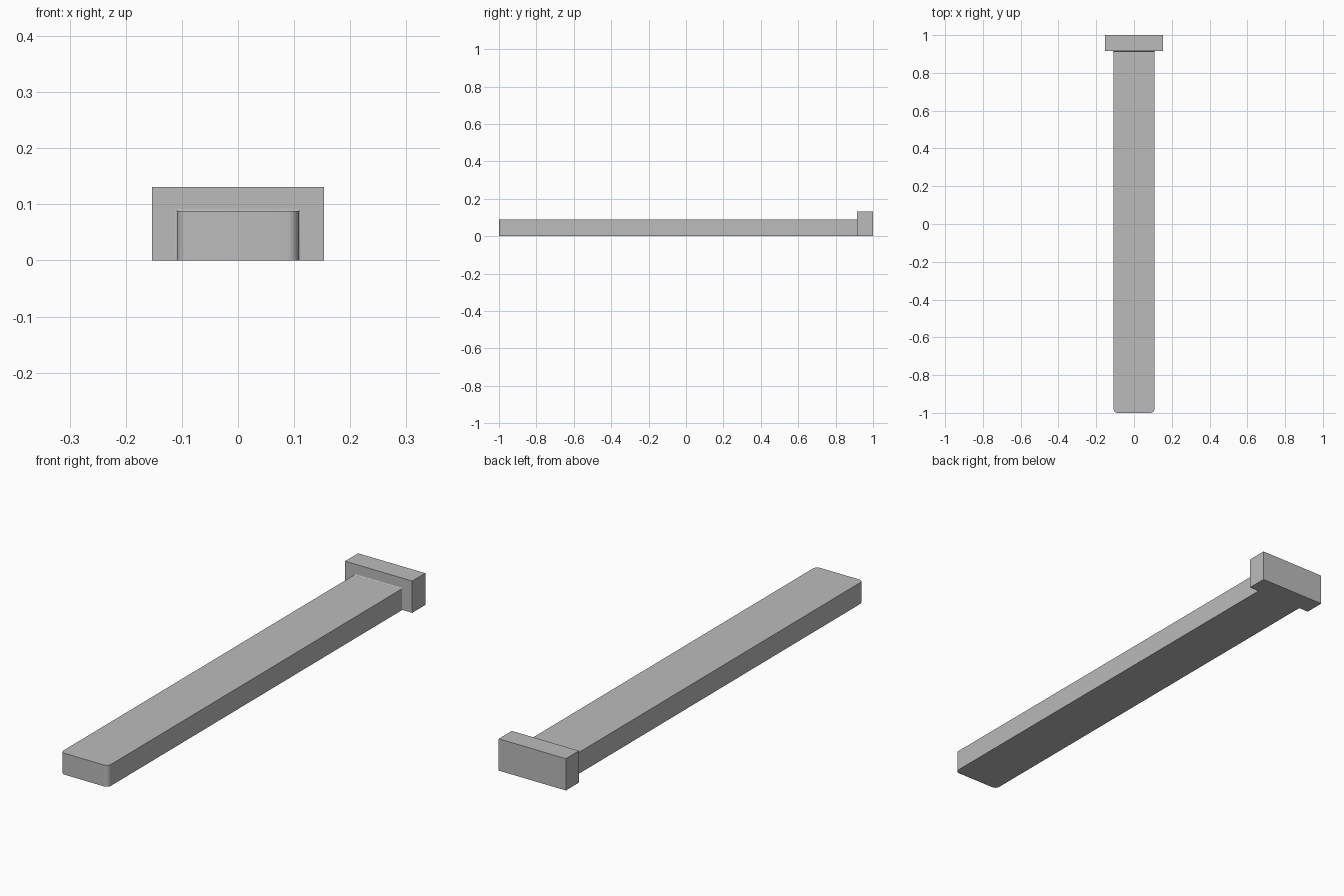
import bpy, bmesh, math

cube = bpy.data.objects.get("Cube")
if cube:
    bpy.data.objects.remove(cube, do_unlink=True)

grey = bpy.data.materials.new("plain grey")
grey.use_nodes = True
colour = (0.5, 0.5, 0.5, 1)
grey.diffuse_color = colour
grey.node_tree.nodes["Principled BSDF"].inputs["Base Color"].default_value = colour

HALF_W, HEIGHT = 0.108, 0.088      # shaft section
HEAD_W, HEAD_H = 0.153, 0.131      # head section
JOIN = 0.915                       # where shaft meets head
FILLET = 0.004


def finish(name, bm):
    bmesh.ops.recalc_face_normals(bm, faces=bm.faces)
    mesh = bpy.data.meshes.new(name)
    bm.to_mesh(mesh)
    bm.free()
    mesh.materials.append(grey)
    obj = bpy.data.objects.new(name, mesh)
    bpy.context.collection.objects.link(obj)
    bpy.ops.object.select_all(action='DESELECT')
    obj.select_set(True)
    bpy.context.view_layer.objects.active = obj
    bpy.ops.object.shade_smooth_by_angle(angle=math.radians(30))


def block(half_w, y0, y1, height):
    bm = bmesh.new()
    bmesh.ops.create_cube(bm, size=1)
    for v in bm.verts:
        v.co.x *= 2 * half_w
        v.co.y = y0 if v.co.y < 0 else y1
        v.co.z = 0 if v.co.z < 0 else height
    return bm


# Shaft with rounded upright corners at the free end
bm = block(HALF_W, -1, JOIN, HEIGHT)
corners = [e for e in bm.edges
           if all(v.co.y < 0 for v in e.verts)
           and abs(e.verts[0].co.z - e.verts[1].co.z) > 0.01]
bmesh.ops.bevel(bm, geom=corners, offset=0.02, segments=8,
                profile=0.5, affect='EDGES')
finish("shaft", bm)

# Head block
finish("head", block(HEAD_W, JOIN, 1, HEAD_H))

# Small concave fillet around the top and sides of the joint
bm = bmesh.new()
rings = []
for i in range(6):
    a = math.pi / 2 * i / 5
    d = FILLET * (1 - math.cos(a))
    y = JOIN - FILLET * (1 - math.sin(a))
    w, h = HALF_W + d, HEIGHT + d
    rings.append([bm.verts.new((x, y, z))
                  for x, z in ((-w, 0), (-w, h), (w, h), (w, 0))])
for a, b in zip(rings, rings[1:]):
    for j in range(3):
        bm.faces.new((a[j], a[j + 1], b[j + 1], b[j]))
bm.faces.new(rings[-1])
bm.faces.new([r[0] for r in rings] + [rings[-1][3]] + [r[3] for r in rings[-2::-1]])
finish("joint_fillet", bm)
